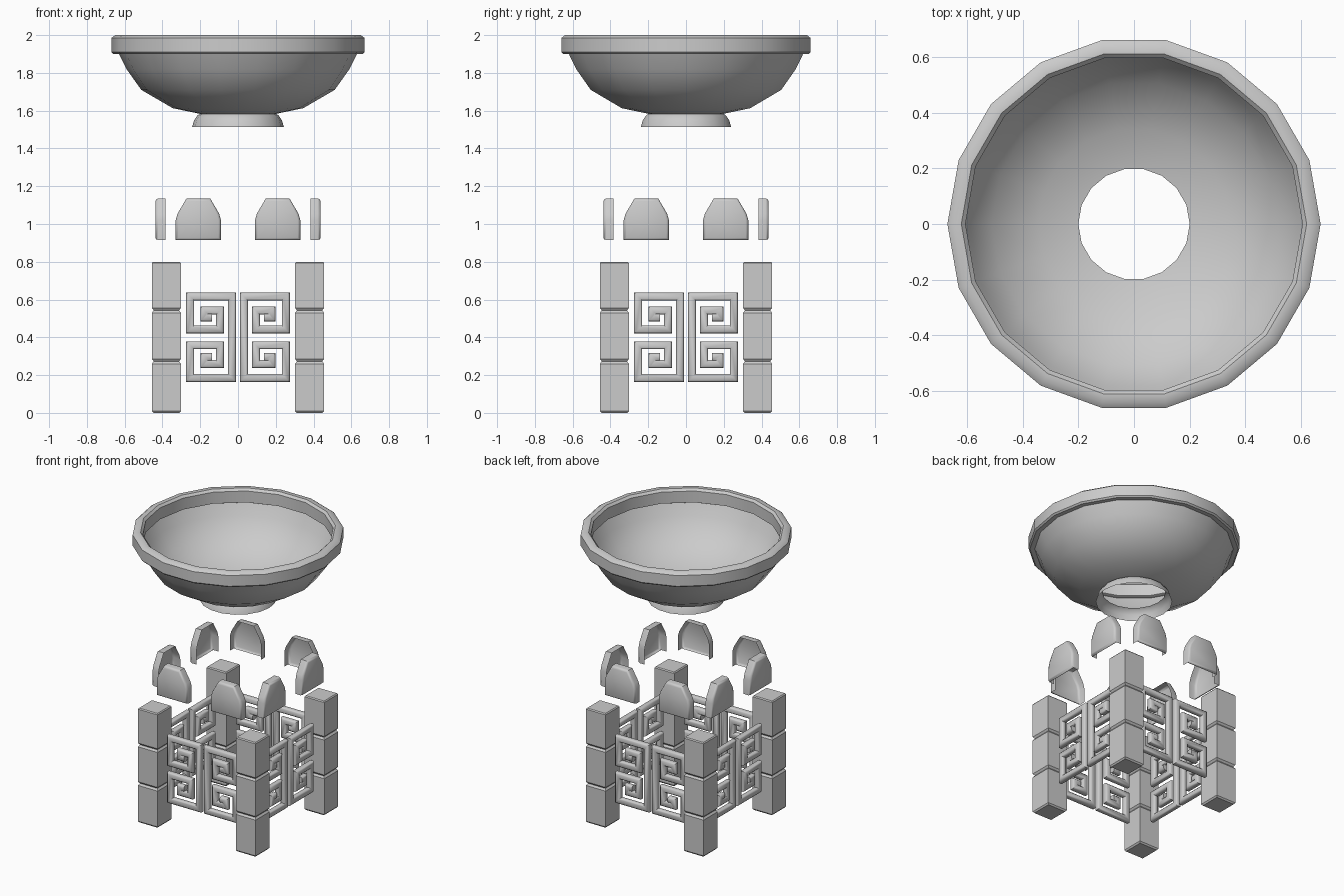
import bpy, bmesh
from math import cos, sin, pi, radians
from mathutils import Vector

if "Cube" in bpy.data.objects:
    bpy.data.objects.remove(bpy.data.objects["Cube"])


def make(name, verts, faces, angle=40):
    me = bpy.data.meshes.new(name)
    me.from_pydata(verts, [], faces)
    bm = bmesh.new()
    bm.from_mesh(me)
    bmesh.ops.recalc_face_normals(bm, faces=bm.faces)
    bm.to_mesh(me)
    bm.free()
    ob = bpy.data.objects.new(name, me)
    bpy.context.collection.objects.link(ob)
    bpy.ops.object.select_all(action='DESELECT')
    ob.select_set(True)
    bpy.context.view_layer.objects.active = ob
    bpy.ops.object.shade_smooth_by_angle(angle=radians(angle))
    return ob


def bridge(rings, n, wrap=True, loop=False):
    """Quads between successive rings of n vertices."""
    faces = []
    for r in range(rings if loop else rings - 1):
        a, b = r * n, ((r + 1) % rings) * n
        for i in range(n if wrap else n - 1):
            j = (i + 1) % n
            faces.append((a + i, a + j, b + j, b + i))
    return faces


def lathe(name, profile, n=18, loop=False):
    verts = [(r * cos(2 * pi * i / n), r * sin(2 * pi * i / n), z)
             for r, z in profile for i in range(n)]
    return make(name, verts, bridge(len(profile), n, loop=loop))


def around(ob):
    """Repeat a part on the other three sides."""
    for k in range(1, 4):
        c = ob.copy()
        c.name = f"{ob.name}_{k + 1}"
        c.rotation_euler.z = k * pi / 2
        bpy.context.collection.objects.link(c)


# Bowl: rim, open-bottomed shell and flared foot
lathe("bowl_rim", [(.605, 1.905), (.605, 1.985), (.62, 2.0), (.65, 2.0), (.67, 1.985),
                   (.67, 1.91), (.66, 1.9), (.615, 1.9)], loop=True)
lathe("bowl_shell", [(.632, 1.905), (.59, 1.82), (.512, 1.71), (.345, 1.613), (.2, 1.583)])
lathe("bowl_foot", [(.2, 1.583), (.215, 1.575), (.232, 1.55), (.243, 1.513)])

# Corner posts: square, three stacked segments with shallow grooves
h, g = .077, .067
post = [(h - .008, .0), (h, .01), (h, .26), (g, .273), (h, .286), (h, .53),
        (g, .543), (h, .556), (h, .793), (h - .006, .8)]
pv = [(.379 + sx * s, -.379 + sy * s, z) for s, z in post
      for sx, sy in ((-1, -1), (1, -1), (1, 1), (-1, 1))]
top = (len(post) - 1) * 4
around(make("corner_post", pv, bridge(len(post), 4) +
            [(0, 1, 2, 3), (top, top + 1, top + 2, top + 3)], 30))

# Fretwork: a mitred bar following a double square spiral
half = [(.138, .505), (.177, .505), (.177, .542), (.095, .542), (.095, .442),
        (.253, .442), (.253, .616), (.031, .616)]
path = [Vector(p) for p in half + [(x, .8 - z) for x, z in reversed(half)]]
section = [(-.021, -.011), (-.012, -.02), (.012, -.02), (.021, -.011),
           (.021, .011), (.012, .02), (-.012, .02), (-.021, .011)]


def fret(name, side):
    verts = []
    for i, p in enumerate(path):
        d0 = (p - path[max(i - 1, 0)]).normalized()
        d1 = (path[min(i + 1, len(path) - 1)] - p).normalized()
        if i == 0:
            d0 = d1
        if i == len(path) - 1:
            d1 = d0
        n0, n1 = Vector((-d0.y, d0.x)), Vector((-d1.y, d1.x))
        m = (n0 + n1) / (1 + n0.dot(n1))
        for o, d in section:
            q = p + m * o
            verts.append((side * q.x, -.38 + d, q.y))
    n, last = len(section), (len(path) - 1) * len(section)
    faces = bridge(len(path), n) + [tuple(range(n)), tuple(range(last, last + n))]
    around(make(name, verts, faces, 50))


# Tabs: shallow arched shells, open at the back and bottom
outline = [(-.12, .915), (-.12, 1.02), (-.11, 1.055), (-.063, 1.135),
           (.063, 1.135), (.11, 1.055), (.12, 1.02), (.12, .915)]


def tab(name, side):
    verts = []
    for y, k in ((-.383, 1), (-.422, 1), (-.433, .96), (-.4375, .88)):
        for x, z in outline:
            verts.append((side * .21 + x * k, y, 1.02 + (z - 1.02) * k))
    n = len(outline)
    faces = bridge(4, n, wrap=False) + [tuple(range(3 * n, 4 * n))]
    # bottom edge only curls over, it has no inner wall
    faces += [(r * n, r * n + n - 1, r * n + 2 * n - 1, r * n + n) for r in (1, 2)]
    around(make(name, verts, faces, 50))


for label, side in (("left", -1), ("right", 1)):
    fret("fret_panel_" + label, side)
    tab("tab_" + label, side)
